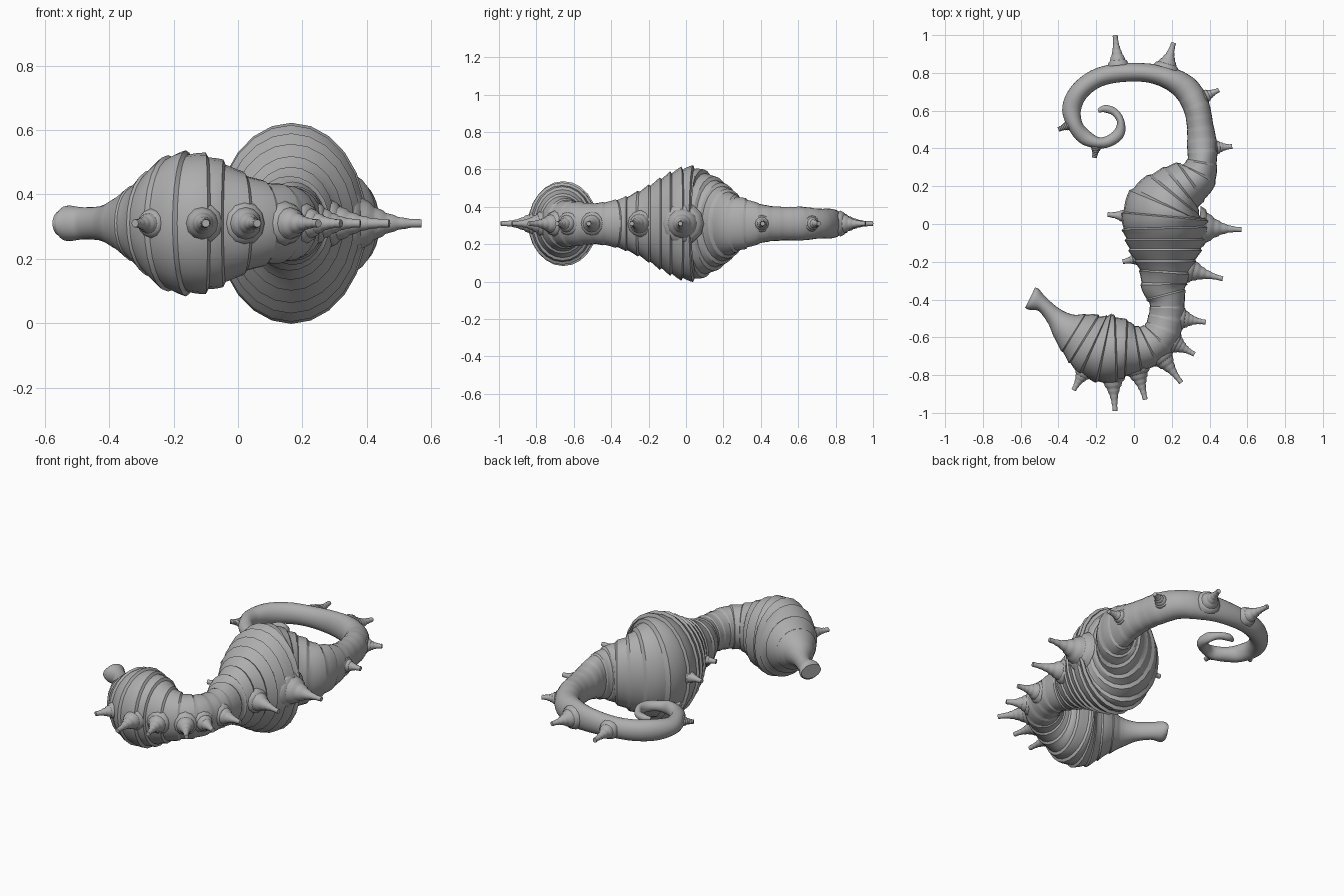
import bpy
import bmesh
import math
from mathutils import Vector

MID_HEIGHT = 0.31
UP = Vector((0, 0, 1))

default = bpy.data.objects.get("Cube")
if default:
    bpy.data.objects.remove(default, do_unlink=True)

grey = bpy.data.materials.new("stone grey")
grey.use_nodes = True
colour = (0.42, 0.42, 0.42, 1)
grey.diffuse_color = colour
grey.node_tree.nodes["Principled BSDF"].inputs["Base Color"].default_value = colour


def spline(stations, steps):
    """Smooth interpolation through stations of any dimension."""
    pts = [Vector([v / 100 for v in s]) for s in stations]
    pts = [pts[0] * 2 - pts[1]] + pts + [pts[-1] * 2 - pts[-2]]
    result = []
    for a, b, c, d in zip(pts, pts[1:], pts[2:], pts[3:]):
        for i in range(steps):
            t = i / steps
            result.append((b * 2 + (c - a) * t + (a * 2 - b * 5 + c * 4 - d) * t ** 2
                           + (b * 3 - a - c * 3 + d) * t ** 3) / 2)
    return result + [pts[-2]]


def tube(name, path, sides, angle):
    """Sweep an ellipse along path entries of x, y, half width, half height."""
    bm = bmesh.new()
    rings = []
    for i, (x, y, width, height) in enumerate(path):
        before, after = path[max(i - 1, 0)], path[min(i + 1, len(path) - 1)]
        tangent = Vector((after[0] - before[0], after[1] - before[1], 0)).normalized()
        across = tangent.cross(UP)
        centre = Vector((x, y, MID_HEIGHT))
        ring = []
        for k in range(sides):
            a = math.tau * k / sides
            ring.append(bm.verts.new(centre + across * width * math.cos(a)
                                     + UP * height * math.sin(a)))
        rings.append(ring)
    for low, high in zip(rings, rings[1:]):
        for k in range(sides):
            n = (k + 1) % sides
            bm.faces.new((low[k], low[n], high[n], high[k]))
    bm.faces.new(rings[0])
    bm.faces.new(rings[-1])
    bmesh.ops.recalc_face_normals(bm, faces=bm.faces)
    mesh = bpy.data.meshes.new(name)
    bm.to_mesh(mesh)
    bm.free()
    mesh.materials.append(grey)
    obj = bpy.data.objects.new(name, mesh)
    bpy.context.collection.objects.link(obj)
    bpy.ops.object.select_all(action="DESELECT")
    obj.select_set(True)
    bpy.context.view_layer.objects.active = obj
    bpy.ops.object.shade_smooth_by_angle(angle=math.radians(angle))


def ridged(path, spacing):
    """Overlapping skin folds on the thick parts, fading out on the thin ones."""
    travelled = 0
    result = []
    for i, p in enumerate(path):
        if i:
            travelled += (p.xy - path[i - 1].xy).length
        depth = min(0.07, max(0, p[3] - 0.07))
        swell = 1 + depth * ((travelled / spacing) % 1 - 0.55)
        result.append((p[0], p[1], p[2] * swell, p[3] * swell))
    return result


# Stations in hundredths: x, y, half width, half height
snout = [(-55, -39, 6, 4), (-53, -40, 6, 5.5), (-48, -43, 4, 5),
         (-42, -49, 5, 5.5), (-37, -54, 8, 8)]
head = [(-33, -57, 11, 11), (-28, -60, 14, 15), (-21, -64, 17, 21),
        (-14, -66, 18.5, 22), (-6, -66, 16, 20), (1, -66, 13, 16),
        (8, -64, 11, 13), (14, -59, 10, 12)]
torso = [(17, -50, 9.5, 11), (17.5, -41, 9.5, 12), (16, -33, 12, 14),
         (16.5, -24, 14, 18), (16.5, -14, 19, 24), (16.5, -5, 22, 29),
         (16.5, 3, 23, 30.5), (18, 10, 21, 28), (24, 18, 15, 22),
         (33, 25, 11, 16), (36, 33, 8, 13)]
tail = [(36, 42, 8, 10), (35, 52, 7, 9), (33, 62, 7, 9), (28, 71, 7, 8),
        (19, 77, 6, 8), (7, 80, 5, 7), (-8, 80, 5, 6), (-20, 77, 5, 6),
        (-29, 70, 5, 6), (-33, 61, 5, 5), (-31, 52, 4, 5), (-26, 46, 4, 4)]
curl = [(-19, 43, 3, 4), (-13, 44, 3, 3), (-8, 48, 3, 3), (-7, 54, 2, 3),
        (-10, 59, 2, 2), (-15, 61, 2, 2), (-19, 60, 1, 1)]

centreline = spline(snout + head + torso + tail + curl, 10)
tube("body", ridged(centreline, 0.06), 24, 25)


def spine(name, tip, widest):
    """Stepped thorn, flared at its root on the body, out to the tip."""
    tip = Vector(tip) / 100
    root = min(centreline, key=lambda p: (p.xy - tip).length - p[2] / 2)
    out = (tip - root.xy).normalized()
    start = root.xy + out * root[2] * 0.8
    length = (tip - start).length
    base = min(widest, length * 0.55, root[3])
    rings = 24
    path = []
    for i in range(rings + 1):
        t = i / rings
        radius = 0.013 + (base - 0.013) * (1 - t) ** 2.3
        radius *= 1 + 0.14 * ((t * 6) % 1 - 0.5)
        p = start.lerp(tip, t)
        path.append((p.x, p.y, radius, radius))
    tube(name, path, 12, 35)


# Widest root, then thorn tips in hundredths
spine_tips = {
    "head_spine": (0.075, [(-32, -88), (-10, -99), (6, -93), (25, -84)]),
    "neck_spine": (0.07, [(32, -69), (38, -52)]),
    "back_spine": (0.13, [(57, -3)]),
    "hip_spine": (0.08, [(47, -29), (52, 41)]),
    "belly_spine": (0.09, [(-14, 5), (-6, -20)]),
    "tail_spine": (0.075, [(45, 71), (21, 96), (-10, 100), (-40, 50), (-21, 35)]),
}
for part, (widest, tips) in spine_tips.items():
    for number, tip in enumerate(tips, start=1):
        spine(f"{part}_{number}", tip, widest)
